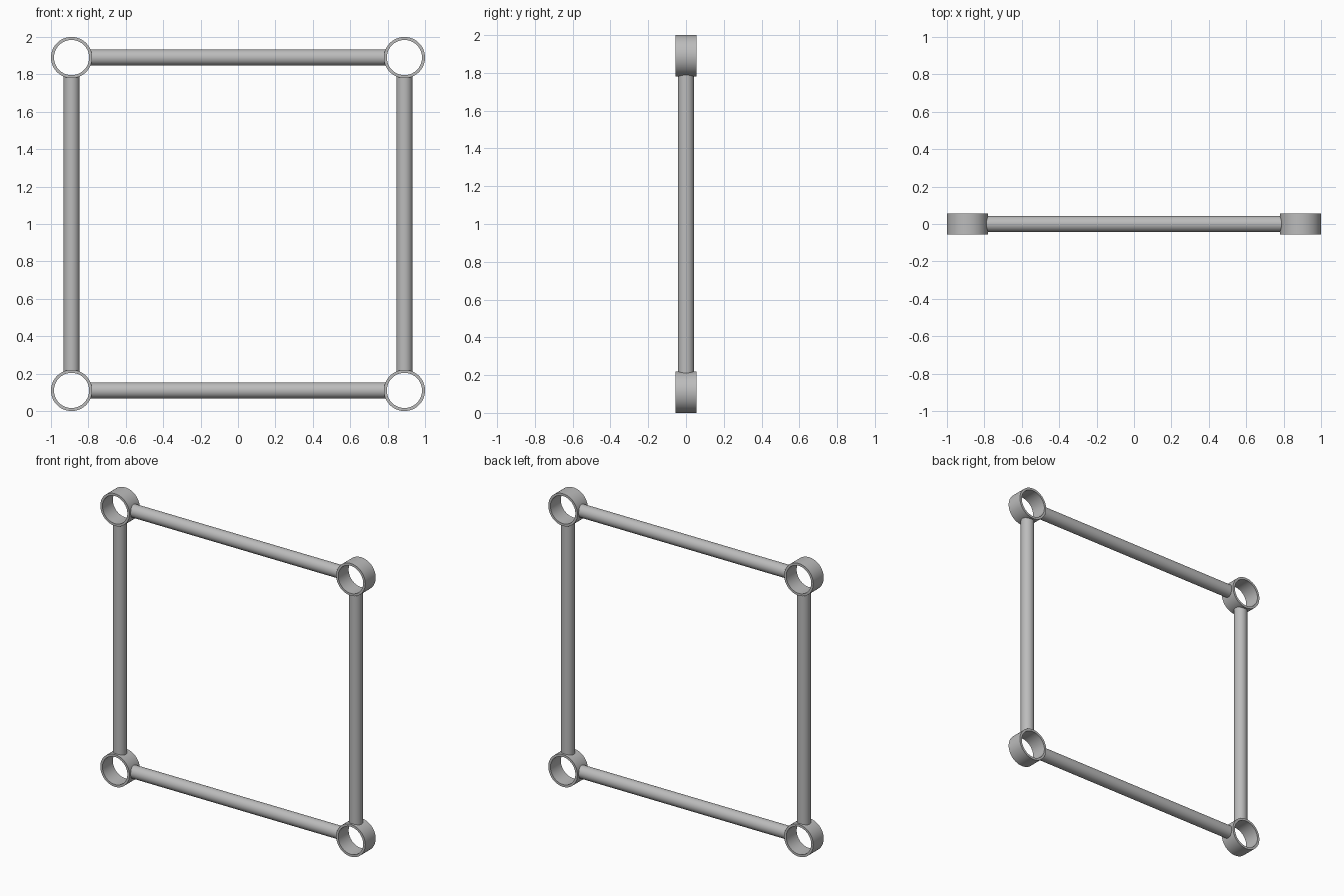
import bpy
import bmesh
import math
from mathutils import Matrix

cube = bpy.data.objects.get("Cube")
if cube:
    bpy.data.objects.remove(cube, do_unlink=True)

CENTRE = 0.89        # ring centre distance from the middle of the frame
OUTER, INNER = 0.11, 0.094
HALF_DEPTH = 0.056
BAR_RADIUS = 0.043
BAR_LENGTH = 2 * (CENTRE - 0.097)   # bar ends are buried in the ring walls

# Single steel colour
steel = bpy.data.materials.new("steel grey")
steel.use_nodes = True
colour = (0.5, 0.5, 0.5, 1)
steel.diffuse_color = colour
steel.node_tree.nodes["Principled BSDF"].inputs["Base Color"].default_value = colour


def add_object(name, bm, location):
    bmesh.ops.recalc_face_normals(bm, faces=bm.faces)
    mesh = bpy.data.meshes.new(name)
    bm.to_mesh(mesh)
    bm.free()
    mesh.materials.append(steel)
    obj = bpy.data.objects.new(name, mesh)
    obj.location = location
    bpy.context.collection.objects.link(obj)
    bpy.ops.object.select_all(action='DESELECT')
    obj.select_set(True)
    bpy.context.view_layer.objects.active = obj
    bpy.ops.object.shade_smooth_by_angle(angle=math.radians(35))


def add_ring(name, location):
    # Spin a rectangular wall section around the y axis
    bm = bmesh.new()
    section = [bm.verts.new((r, y, 0)) for r, y in (
        (INNER, -HALF_DEPTH), (OUTER, -HALF_DEPTH),
        (OUTER, HALF_DEPTH), (INNER, HALF_DEPTH))]
    edges = [bm.edges.new((section[i], section[(i + 1) % 4])) for i in range(4)]
    bmesh.ops.spin(bm, geom=section + edges, cent=(0, 0, 0), axis=(0, 1, 0),
                   angle=math.tau, steps=64, use_merge=True)
    bmesh.ops.remove_doubles(bm, verts=bm.verts, dist=1e-5)
    add_object(name, bm, location)


def add_bar(name, location, horizontal):
    bm = bmesh.new()
    turn = Matrix.Rotation(math.pi / 2 if horizontal else 0, 4, 'Y')
    bmesh.ops.create_cone(bm, cap_ends=True, segments=48, radius1=BAR_RADIUS,
                          radius2=BAR_RADIUS, depth=BAR_LENGTH, matrix=turn)
    add_object(name, bm, location)


# Corner rings and the bars joining them
for side, x in (("left", CENTRE), ("right", -CENTRE)):
    add_bar(side + "_bar", (x, 0, 1), False)
    for level, z in (("top", 1 + CENTRE), ("bottom", 1 - CENTRE)):
        add_ring(f"{level}_{side}_ring", (x, 0, z))
for level, z in (("top", 1 + CENTRE), ("bottom", 1 - CENTRE)):
    add_bar(level + "_bar", (0, 0, z), True)
